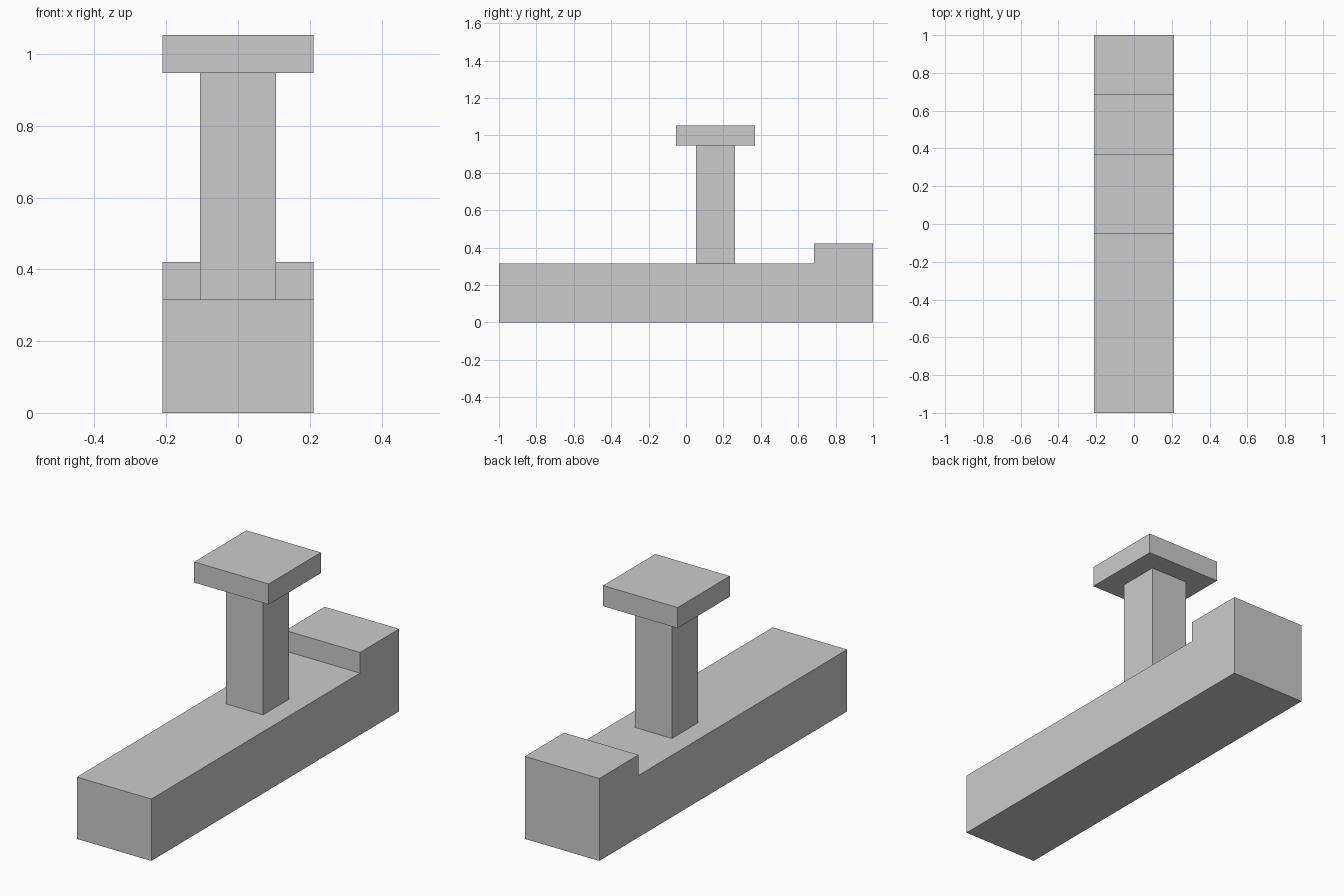
import bpy
import bmesh

if "Cube" in bpy.data.objects:
    bpy.data.objects.remove(bpy.data.objects["Cube"])

U = 2 / 19  # the model sits on a regular module, 19 modules long


def extrude_profile(name, profile, half_width):
    """Extrude a closed (y, z) profile symmetrically along x."""
    bm = bmesh.new()
    face = bm.faces.new([bm.verts.new((-half_width, y, z)) for y, z in profile])
    ext = bmesh.ops.extrude_face_region(bm, geom=[face], use_keep_orig=True)
    verts = [g for g in ext["geom"] if isinstance(g, bmesh.types.BMVert)]
    bmesh.ops.translate(bm, verts=verts, vec=(2 * half_width, 0, 0))
    bmesh.ops.recalc_face_normals(bm, faces=bm.faces)
    mesh = bpy.data.meshes.new(name)
    bm.to_mesh(mesh)
    bm.free()
    obj = bpy.data.objects.new(name, mesh)
    bpy.context.collection.objects.link(obj)
    return obj


def box(name, half_width, y0, y1, z0, z1):
    return extrude_profile(name, [(y0, z0), (y1, z0), (y1, z1), (y0, z1)], half_width)


# Long base with a raised step at the back end
extrude_profile("base", [(-1, 0), (1, 0), (1, 4 * U), (1 - 3 * U, 4 * U),
                         (1 - 3 * U, 3 * U), (-1, 3 * U)], 2 * U)

# Square post standing on the base
box("post", U, 0.5 * U, 2.5 * U, 3 * U, 9 * U)

# Flat square cap on the post
box("cap", 2 * U, -0.5 * U, 3.5 * U, 9 * U, 10 * U)
